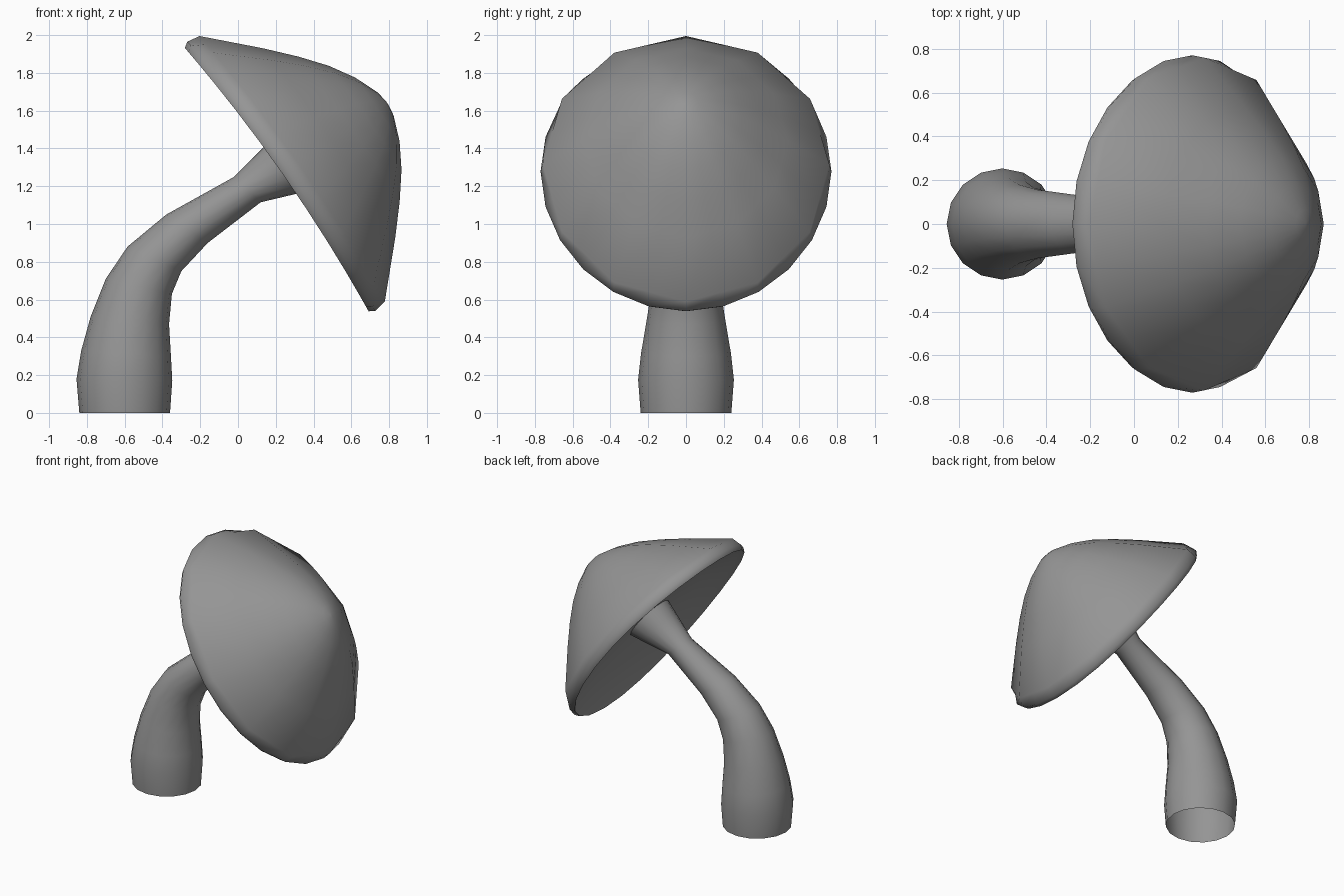
import bpy, bmesh, math
from mathutils import Vector

cube = bpy.data.objects.get("Cube")
if cube:
    bpy.data.objects.remove(cube, do_unlink=True)

grey = bpy.data.materials.new("mushroom grey")
grey.use_nodes = True
grey.diffuse_color = (0.3, 0.3, 0.3, 1)
grey.node_tree.nodes["Principled BSDF"].inputs["Base Color"].default_value = (0.3, 0.3, 0.3, 1)


def loft(name, rings, cap_ends):
    """Skin a stack of equal closed rings of points; optionally fan both ends shut."""
    bm = bmesh.new()
    loops = [[bm.verts.new(p) for p in ring] for ring in rings]
    n = len(loops[0])
    for a, b in zip(loops, loops[1:]):
        for i in range(n):
            j = (i + 1) % n
            bm.faces.new((a[i], a[j], b[j], b[i]))
    if cap_ends:
        for loop in (loops[0], loops[-1]):
            bm.faces.new(loop)
    bmesh.ops.recalc_face_normals(bm, faces=bm.faces)
    mesh = bpy.data.meshes.new(name)
    bm.to_mesh(mesh)
    bm.free()
    mesh.materials.append(grey)
    obj = bpy.data.objects.new(name, mesh)
    bpy.context.collection.objects.link(obj)
    for o in bpy.context.selected_objects:
        o.select_set(False)
    obj.select_set(True)
    bpy.context.view_layer.objects.active = obj
    bpy.ops.object.shade_smooth_by_angle(angle=math.radians(60))
    return obj


# Stem: round sections given by their left and right points, open at the foot
SIDES = 16
sections = [
    ((-.84, 0), (-.36, 0)), ((-.855, .18), (-.348, .17)),
    ((-.83, .33), (-.355, .3)), ((-.78, .51), (-.365, .47)),
    ((-.70, .71), (-.35, .63)), ((-.585, .88), (-.30, .75)),
    ((-.38, 1.05), (-.16, .90)), ((-.02, 1.25), (.12, 1.115)),
    ((.13, 1.40), (.31, 1.16)), ((.214, 1.485), (.42, 1.19)),
]
stem_rings = []
for left, right in sections:
    a, b = Vector((left[0], 0, left[1])), Vector((right[0], 0, right[1]))
    mid, half = (a + b) / 2, (b - a) / 2
    side = Vector((0, half.length, 0))
    angles = [math.tau * i / SIDES for i in range(SIDES)]
    stem_rings.append([mid + half * math.cos(t) + side * math.sin(t) for t in angles])
loft("stem", stem_rings, False)

# Cap: tilted oval dome, slightly bowed, with a finer rim and hollow underside
SEG = 24
centre = Vector((.205, 0, 1.235))
down = Vector((.572, 0, -.820))
axis = Vector((.820, 0, .572))
WIDTH = .885
BOW = .045
profile = [
    (.02, .15), (.18, .14), (.5, .10), (.8, .03), (.85, 0), (.87, .03),
    (.857, .10), (.61, .34), (.467, .468), (.335, .572),
    (.205, .65), (.075, .702), (.01, .712),
]
cap_rings = []
for k, (r, h) in enumerate(profile):
    ring = []
    for i in range(SEG):
        t = math.tau * i / SEG
        lift = h + BOW * math.sin(t) ** 2 * (r / .87) ** 2
        ring.append(centre + down * r * math.cos(t)
                    + Vector((0, r * WIDTH * math.sin(t), 0)) + axis * lift)
    # The dome has half as many sides as the rim
    if k >= 6:
        for i in range(1, SEG, 2):
            ring[i] = (ring[i - 1] + ring[(i + 1) % SEG]) / 2
    cap_rings.append(ring)
loft("cap", cap_rings, True)
